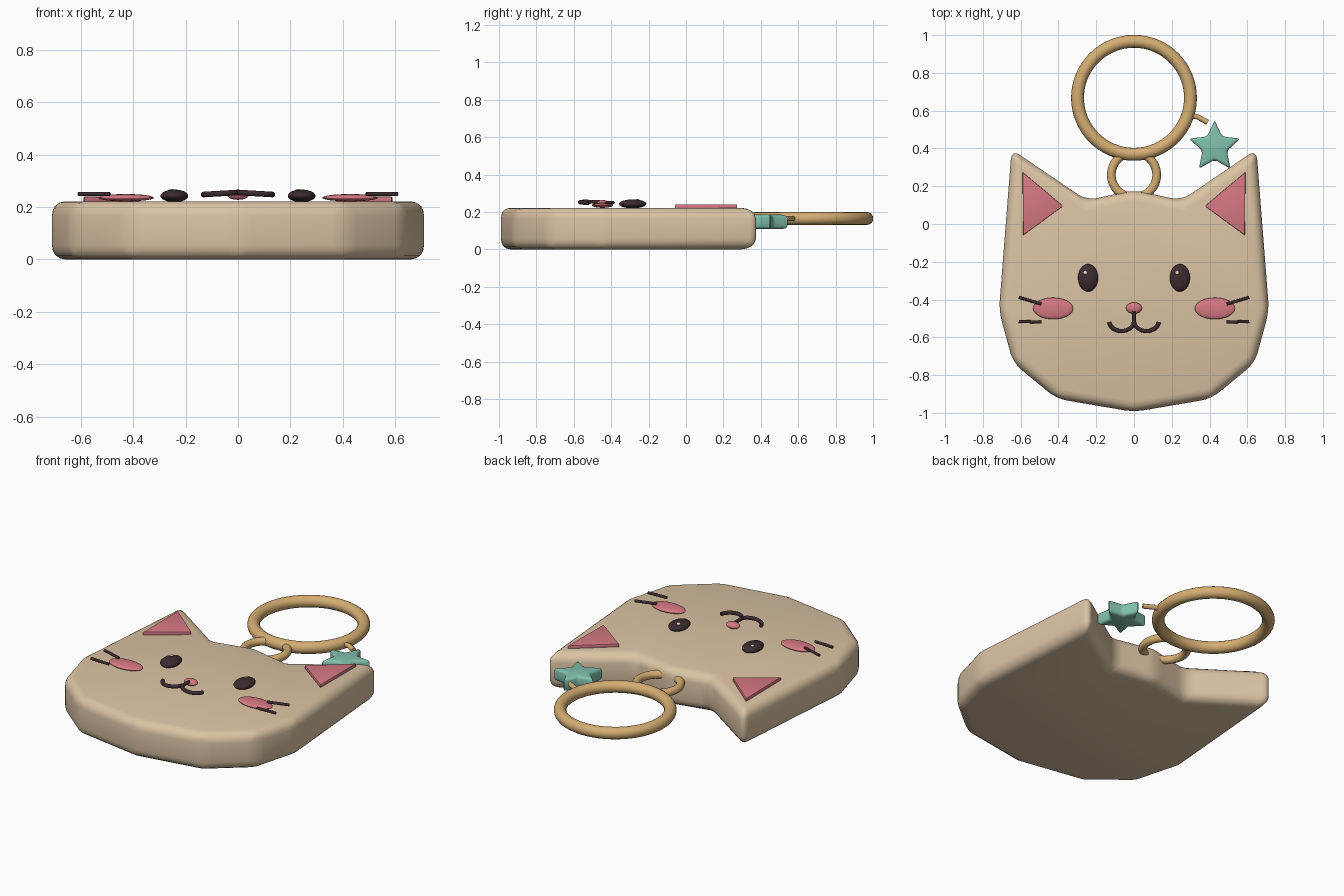
import bpy, bmesh, math
from mathutils import Vector

if "Cube" in bpy.data.objects:
    bpy.data.objects.remove(bpy.data.objects["Cube"])


def material(name, rgb):
    m = bpy.data.materials.new(name)
    m.diffuse_color = (*rgb, 1)
    m.use_nodes = True
    m.node_tree.nodes["Principled BSDF"].inputs["Base Color"].default_value = m.diffuse_color
    return m


CREAM = material("cream", (0.71, 0.55, 0.37))
GOLD = material("gold", (0.66, 0.42, 0.17))
PINK = material("pink", (0.68, 0.19, 0.23))
TEAL = material("teal", (0.22, 0.53, 0.42))
DARK = material("dark brown", (0.045, 0.024, 0.028))
WHITE = material("eye shine", (0.85, 0.75, 0.65))


def finish(name, mat, angle=40):
    o = bpy.context.object
    o.name = name
    o.data.materials.append(mat)
    bpy.ops.object.shade_smooth_by_angle(angle=math.radians(angle))
    return o


def slab(name, outline, z0, z1, mat, bevel, segments, limit=8):
    """Extruded outline with rounded edges."""
    bm = bmesh.new()
    face = bm.faces.new([bm.verts.new((x, y, z0)) for x, y in outline])
    top = bmesh.ops.extrude_face_region(bm, geom=[face])["geom"]
    bmesh.ops.translate(bm, vec=(0, 0, z1 - z0),
                        verts=[v for v in top if isinstance(v, bmesh.types.BMVert)])
    bmesh.ops.recalc_face_normals(bm, faces=bm.faces)
    me = bpy.data.meshes.new(name)
    bm.to_mesh(me)
    bm.free()
    o = bpy.data.objects.new(name, me)
    bpy.context.collection.objects.link(o)
    bpy.ops.object.select_all(action='DESELECT')
    bpy.context.view_layer.objects.active = o
    o.select_set(True)
    mod = o.modifiers.new("round", 'BEVEL')
    mod.width, mod.segments = bevel, segments
    mod.limit_method, mod.angle_limit = 'ANGLE', math.radians(limit)
    bpy.ops.object.modifier_apply(modifier=mod.name)
    return finish(name, mat)


def blob(name, loc, radii, mat):
    bpy.ops.mesh.primitive_uv_sphere_add(segments=32, ring_count=16, location=loc)
    bpy.context.object.scale = radii
    bpy.ops.object.transform_apply(location=False, rotation=False)
    return finish(name, mat, 60)


def ring(name, loc, major, minor):
    bpy.ops.mesh.primitive_torus_add(location=loc, major_radius=major, minor_radius=minor,
                                     major_segments=64, minor_segments=16)
    return finish(name, GOLD, 60)


def rod(name, a, b, r, mat):
    a, b = Vector(a), Vector(b)
    bpy.ops.mesh.primitive_cylinder_add(vertices=12, radius=r, depth=(b - a).length,
                                        location=(a + b) / 2)
    bpy.context.object.rotation_euler = (b - a).to_track_quat('Z', 'Y').to_euler()
    return finish(name, mat)


def tube(name, points, r, mat):
    cu = bpy.data.curves.new(name, 'CURVE')
    cu.dimensions, cu.bevel_depth, cu.bevel_resolution = '3D', r, 3
    cu.use_fill_caps = True
    sp = cu.splines.new('POLY')
    sp.points.add(len(points) - 1)
    for p, co in zip(sp.points, points):
        p.co = (*co, 1)
    o = bpy.data.objects.new(name, cu)
    bpy.context.collection.objects.link(o)
    bpy.ops.object.select_all(action='DESELECT')
    bpy.context.view_layer.objects.active = o
    o.select_set(True)
    bpy.ops.object.convert(target='MESH')
    return finish(name, mat, 50)


# Cat head
half = [(0, -0.995), (0.41, -0.925), (0.64, -0.735), (0.715, -0.46),
        (0.648, 0.395), (0.25, 0.125), (0, 0.18)]
outline = half + [(-x, y) for x, y in half[-2:0:-1]]
slab("cat_head", outline, 0, 0.222, CREAM, 0.055, 4)

# Face details, mirrored
for s, side in ((-1, "left"), (1, "right")):
    slab(f"inner_ear_{side}", [(s * 0.59, 0.275), (s * 0.375, 0.095), (s * 0.587, -0.06)],
         0.216, 0.240, PINK, 0.004, 2)
    blob(f"eye_{side}", (s * 0.243, -0.285, 0.243), (0.053, 0.073, 0.024), DARK)
    blob(f"eye_shine_{side}", (s * 0.243 - 0.014, -0.258, 0.262), (0.011, 0.011, 0.008), WHITE)
    blob(f"cheek_{side}", (s * 0.428, -0.447, 0.236), (0.106, 0.057, 0.014), PINK)
    rod(f"upper_whisker_{side}", (s * 0.49, -0.424, 0.25), (s * 0.61, -0.388, 0.25), 0.008, DARK)
    rod(f"lower_whisker_{side}", (s * 0.49, -0.52, 0.25), (s * 0.61, -0.515, 0.25), 0.008, DARK)
    # Half of the smile, an arc rising to the centre
    arc = []
    for i in range(13):
        t = math.pi * (1.06 + 0.9 * i / 12)
        x = 0.066 + 0.066 * math.cos(t)
        arc.append((s * x, -0.512 + 0.055 * math.sin(t), 0.256 - 0.06 * x))
    tube(f"smile_{side}", arc, 0.011, DARK)
rod("mouth_stem", (0, -0.46, 0.254), (0, -0.53, 0.254), 0.010, DARK)
blob("nose", (0, -0.445, 0.246), (0.042, 0.03, 0.018), PINK)

# Key rings
ring("key_ring", (0, 0.668, 0.165), 0.299, 0.034)
ring("link_ring", (0, 0.26, 0.165), 0.12, 0.023)

# Star charm and its connector
star = []
for i in range(10):
    a, r = math.pi / 2 + i * math.pi / 5, 0.068 if i % 2 else 0.142
    star.append((0.427 + r * math.cos(a), 0.408 + r * math.sin(a)))
slab("star_charm", star, 0.108, 0.185, TEAL, 0.016, 3)
tube("charm_connector", [(0.29, 0.575, 0.165), (0.335, 0.568, 0.165), (0.39, 0.538, 0.165)],
     0.014, GOLD)
